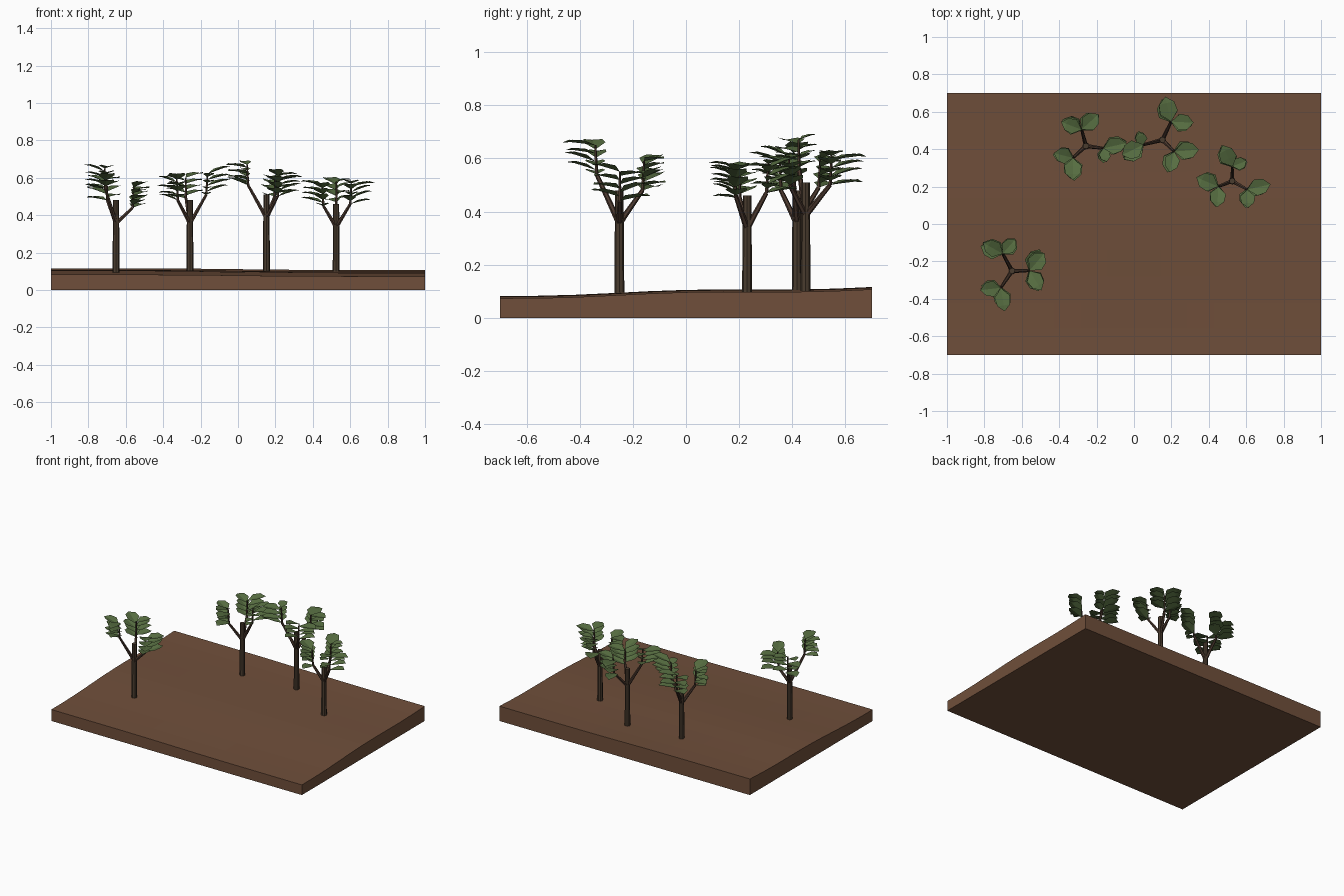
import bpy, bmesh, math, random
from mathutils import Vector, Matrix

if "Cube" in bpy.data.objects:
    bpy.data.objects.remove(bpy.data.objects["Cube"])

random.seed(4)


def material(name, rgb):
    m = bpy.data.materials.new(name)
    m.diffuse_color = (*rgb, 1)
    m.use_nodes = True
    m.node_tree.nodes["Principled BSDF"].inputs["Base Color"].default_value = m.diffuse_color
    return m


SOIL = material("brown soil", (0.16, 0.078, 0.043))
BARK = material("dark bark", (0.068, 0.045, 0.028))
TWIG = material("reddish twig", (0.07, 0.04, 0.027))
LEAF = material("leaf green", (0.095, 0.155, 0.053))


def finish(bm, name, mat):
    me = bpy.data.meshes.new(name)
    bm.to_mesh(me)
    bm.free()
    me.materials.append(mat)
    ob = bpy.data.objects.new(name, me)
    bpy.context.collection.objects.link(ob)
    return ob


def ground_z(x, y):
    return (0.096 + 0.024 * y + 0.0045 * math.cos(y * math.pi / 0.5)
            - 0.0045 * math.tanh(3 * x))


def tube(bm, p, q, r0, r1, sides):
    d = q - p
    rot = Vector((0, 0, 1)).rotation_difference(d.normalized()).to_matrix().to_4x4()
    bmesh.ops.create_cone(bm, cap_ends=True, segments=sides, radius1=r0, radius2=r1,
                          depth=d.length, matrix=Matrix.Translation((p + q) / 2) @ rot)


def leaf(bm, root, azimuth, length, width, pitch):
    # pointed leaf folded upward along its midrib
    mat = (Matrix.Translation(root) @ Matrix.Rotation(azimuth, 4, 'Z')
           @ Matrix.Rotation(-pitch, 4, 'Y'))

    def v(x, y, z):
        return bm.verts.new(mat @ Vector((x * length, y * width, z * length)))
    base, tip = v(0, 0, 0), v(1, 0, 0.02)
    m1, m2 = v(0.38, 0, 0.03), v(0.75, 0, 0.05)
    for s in (1, -1):
        a, b = v(0.38, 0.5 * s, 0.12), v(0.75, 0.42 * s, 0.12)
        for f in ((base, m1, a), (m1, m2, b, a), (m2, tip, b)):
            bm.faces.new(f if s < 0 else f[::-1]).normal_update()


# soil slab with a gently rolling top
bm = bmesh.new()
bmesh.ops.create_grid(bm, x_segments=14, y_segments=10, size=1)
for v in bm.verts:
    v.co.y *= 0.7
    v.co.z = ground_z(v.co.x, v.co.y)
rim = [e for e in bm.edges if e.is_boundary]
ext = bmesh.ops.extrude_edge_only(bm, edges=rim)["geom"]
for g in ext:
    if isinstance(g, bmesh.types.BMVert):
        g.co.z = 0
bmesh.ops.contextual_create(bm, geom=[g for g in ext if isinstance(g, bmesh.types.BMEdge)
                                      and all(v.co.z == 0 for v in g.verts)])
bmesh.ops.recalc_face_normals(bm, faces=bm.faces)
finish(bm, "soil_slab", SOIL)

# trees: base x, y, trunk top; each branch = two leaf cluster centres and top height
TREES = [
    (-0.652, -0.251, 0.48, [(-0.775, -0.13, -0.663, -0.123, 0.62),
                            (-0.52, -0.187, -0.524, -0.31, 0.58),
                            (-0.77, -0.337, -0.695, -0.406, 0.68)]),
    (-0.257, 0.417, 0.48, [(-0.348, 0.53, -0.23, 0.55, 0.63),
                           (-0.166, 0.38, -0.09, 0.42, 0.65),
                           (-0.38, 0.374, -0.326, 0.283, 0.62)]),
    (0.152, 0.45, 0.51, [(0.166, 0.62, 0.262, 0.54, 0.64),
                         (0.289, 0.396, 0.193, 0.326, 0.64),
                         (-0.016, 0.38, 0.043, 0.449, 0.70)]),
    (0.525, 0.23, 0.46, [(0.497, 0.374, 0.556, 0.315, 0.61),
                         (0.674, 0.193, 0.6, 0.139, 0.60),
                         (0.45, 0.144, 0.385, 0.23, 0.59)]),
]
LAYERS = 4
for i, (x, y, top, branches) in enumerate(TREES, 1):
    # trunk
    bm = bmesh.new()
    tube(bm, Vector((x, y, ground_z(x, y) - 0.01)), Vector((x, y, top)), 0.019, 0.016, 8)
    finish(bm, f"trunk_{i}", BARK)

    wood, leaves = bmesh.new(), bmesh.new()
    for ax, ay, bx, by, height in branches:
        a, b = Vector((ax, ay, 0)), Vector((bx, by, 0))
        mid = (a + b) / 2
        out = (mid - Vector((x, y, 0))).normalized()
        fork = mid - out * 0.042
        low, high = fork.copy(), fork + out * 0.006
        low.z, high.z = height - 0.14, height - 0.03
        # slanted branch, then upright twig
        tube(wood, Vector((x, y, top - 0.125)), low, 0.012, 0.008, 6)
        tube(wood, low, high, 0.007, 0.004, 5)
        # two stacks of leaves on each twig
        for side, c in enumerate((a, b)):
            d = c - fork
            for k in range(LAYERS):
                t = (k + 0.5 * side) / (LAYERS - 0.5)
                leaf(leaves, low.lerp(high, t),
                     math.atan2(d.y, d.x) + random.uniform(-0.14, 0.14),
                     (d.length + 0.052) * random.uniform(0.92, 1.04),
                     0.085 * random.uniform(0.9, 1.1) * (d.length / 0.07) ** 0.4,
                     random.uniform(0.05, 0.3))
    finish(wood, f"branches_{i}", TWIG)
    finish(leaves, f"leaves_{i}", LEAF)
